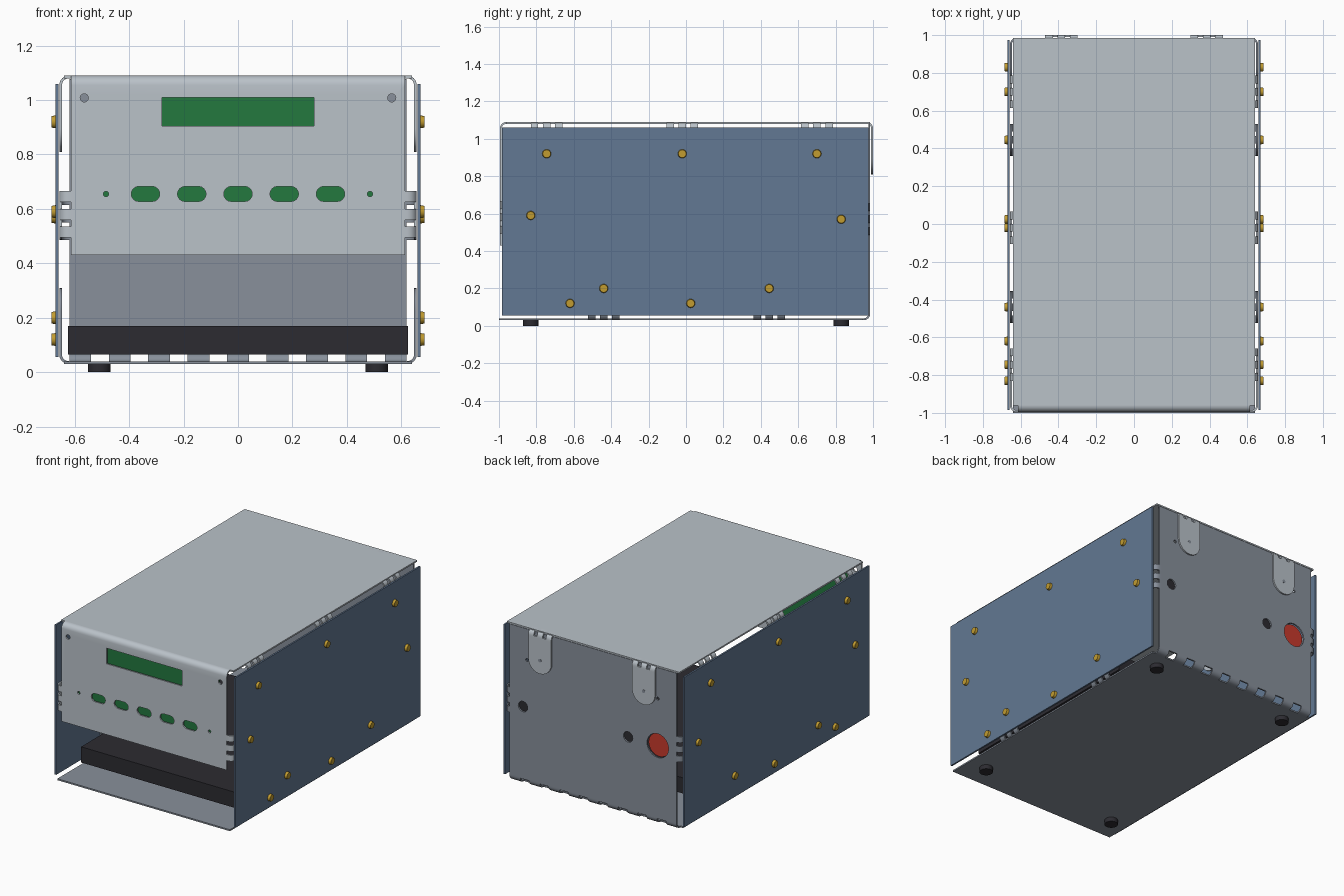
import bpy, bmesh, math
from mathutils import Vector, Matrix

if "Cube" in bpy.data.objects:
    bpy.data.objects.remove(bpy.data.objects["Cube"])

T, R = 0.01, 0.035          # sheet thickness, bend radius


def mat(name, r, g, b):
    m = bpy.data.materials.new(name)
    lin = lambda c: ((c / 255 + 0.055) / 1.055) ** 2.4
    m.diffuse_color = (lin(r), lin(g), lin(b), 1)
    m.use_nodes = True
    m.node_tree.nodes["Principled BSDF"].inputs["Base Color"].default_value = m.diffuse_color
    return m


LIGHT = mat("light grey", 186, 194, 201)
MID = mat("mid grey", 136, 144, 155)
BLUE = mat("panel blue", 98, 120, 147)
GREEN = mat("board green", 35, 120, 62)
GOLD = mat("brass", 194, 156, 48)
BLACK = mat("black", 44, 43, 49)
RED = mat("red", 200, 58, 44)
X, Y, Z = Vector((1, 0, 0)), Vector((0, 1, 0)), Vector((0, 0, 1))


def box(bm, x0, x1, y0, y1, z0, z1):
    size = Matrix.Diagonal((x1 - x0, y1 - y0, z1 - z0, 1))
    at = Matrix.Translation(((x0 + x1) / 2, (y0 + y1) / 2, (z0 + z1) / 2))
    bmesh.ops.create_cube(bm, size=1, matrix=at @ size)


def prism(bm, pts, vec):
    """Extrude the polygon pts along vec."""
    f = bm.faces.new([bm.verts.new(p) for p in pts])
    g = bmesh.ops.extrude_face_region(bm, geom=[f])["geom"]
    bmesh.ops.translate(bm, vec=vec, verts=[v for v in g if isinstance(v, bmesh.types.BMVert)])


def cyl(bm, centre, axis, r, depth, seg=24, r2=None):
    m = Matrix.Translation(centre) @ axis.to_track_quat('Z', 'Y').to_matrix().to_4x4()
    bmesh.ops.create_cone(bm, cap_ends=True, segments=seg, radius1=r,
                          radius2=r if r2 is None else r2, depth=depth, matrix=m)


def slot(bm, x, z, w, h, y0, y1):
    """Stadium-shaped prism along y."""
    r, pts = h / 2, []
    for s, a0 in ((1, -90), (-1, 90)):
        for i in range(9):
            a = math.radians(a0 + i * 22.5)
            pts.append((x + s * (w / 2 - r) + r * math.cos(a), y0, z + r * math.sin(a)))
    prism(bm, pts, Vector((0, y1 - y0, 0)))


def bend(bm, o, u, v, w, u0, u1, v0, w1):
    """Bent sheet: along v up to outer corner o, then along w."""
    def arc(r):
        return [(-R + r * math.sin(i * math.pi / 12), R - r * math.cos(i * math.pi / 12))
                for i in range(7)]
    prof = [(v0, 0)] + arc(R) + [(0, w1), (-T, w1)] + arc(R - T)[::-1] + [(v0, T)]
    prism(bm, [o + u * u0 + v * a + w * b for a, b in prof], u * (u1 - u0))


def tab(bm, o, u, v, w, length=0.28, half=0.085):
    """Fold-over tab: three bent bridges and a round-ended plate."""
    for c in (-0.065, 0, 0.065):
        bend(bm, o, u, v, w, c - 0.02, c + 0.02, -0.055, R + 0.01)
    pts = [(-half, R), (half, R)]
    for i in range(13):
        a = i * math.pi / 12
        pts.append((half * math.cos(a), length - half + half * math.sin(a)))
    prism(bm, [o + u * p + w * q for p, q in pts], v * -T)


def finish(name, bm, material, smooth=True):
    bmesh.ops.recalc_face_normals(bm, faces=bm.faces)
    me = bpy.data.meshes.new(name)
    bm.to_mesh(me)
    bm.free()
    ob = bpy.data.objects.new(name, me)
    bpy.context.collection.objects.link(ob)
    me.materials.append(material)
    bpy.ops.object.select_all(action='DESELECT')
    ob.select_set(True)
    bpy.context.view_layer.objects.active = ob
    if smooth:
        bpy.ops.object.shade_smooth_by_angle(angle=math.radians(35))
    return ob


def cut(ob, bm):
    """Cut the closed shapes in bm out of ob."""
    tool = finish("hole_cutter", bm, MID, False)
    tool.hide_render = True
    mod = ob.modifiers.new("holes", 'BOOLEAN')
    mod.operation, mod.solver, mod.object = 'DIFFERENCE', 'EXACT', tool
    bpy.context.view_layer.objects.active = ob
    bpy.ops.object.modifier_apply(modifier=mod.name)
    bpy.data.objects.remove(tool)


# Top cover with fold-over tabs on the sides and back
bm = bmesh.new()
box(bm, -0.64, 0.64, -0.96, 0.985, 1.08, 1.09)
for s in (-1, 1):
    for y in (-0.745, -0.02, 0.7):
        tab(bm, Vector((0.657 * s, y, 1.09)), Y, X * s, -Z)
    tab(bm, Vector((0.385 * s, 1.0, 1.09)), X, Y, -Z)
    tab(bm, Vector((0.657 * s, -0.995, 0.58)), Z, X * s, Y, 0.24)
finish("top_cover", bm, LIGHT)

# Front panel, bent down from the cover, with display window and button slots
bm = bmesh.new()
bend(bm, Vector((0, -0.995, 1.09)), X, -Y, -Z, -0.613, 0.613, -0.04, 0.66)
front = finish("front_panel", bm, LIGHT)
bm = bmesh.new()
box(bm, -0.28, 0.28, -1.02, -0.975, 0.905, 1.01)
for i in range(-2, 3):
    slot(bm, i * 0.17, 0.655, 0.105, 0.055, -1.02, -0.975)
for s in (-1, 1):
    cyl(bm, (0.485 * s, -1, 0.655), Y, 0.01, 0.06, 12)
    cyl(bm, (0.565 * s, -1, 1.008), Y, 0.015, 0.06, 16)
cut(front, bm)

# Circuit board behind the front panel
bm = bmesh.new()
box(bm, -0.54, 0.54, -0.972, -0.96, 0.57, 1.04)
finish("circuit_board", bm, GREEN, False)

# Bottom tray with side tabs and a perforated rear bend
bm = bmesh.new()
box(bm, -0.64, 0.64, -1.0, 0.945, 0.03, 0.04)
for s in (-1, 1):
    for y in (-0.44, 0.445):
        tab(bm, Vector((0.657 * s, y, 0.03)), Y, X * s, Z)
    tab(bm, Vector((0.657 * s, 0.985, 0.57)), Z, X * s, -Y, 0.24)
for i in range(9):
    c = (i - 4) * 0.145
    bend(bm, Vector((0, 0.985, 0.03)), X, Y, Z, c - 0.04, c + 0.04, -0.045, 0.045)
finish("bottom_tray", bm, MID)

# Back panel with connector, button and screw holes
bm = bmesh.new()
box(bm, -0.62, 0.62, 0.975, 0.985, 0.065, 1.078)
back = finish("back_panel", bm, MID)
bm = bmesh.new()
for x, z, r in ((0.52, 0.55, 0.035), (-0.26, 0.555, 0.035), (-0.48, 0.555, 0.08),
                (0.49, 0.87, 0.01), (-0.48, 0.87, 0.01)):
    cyl(bm, (x, 0.98, z), Y, r, 0.06)
cut(back, bm)

# Rear connectors and button
bm = bmesh.new()
for x, z in ((0.52, 0.55), (-0.26, 0.555)):
    cyl(bm, (x, 0.96, z), Y, 0.036, 0.028)
finish("rear_connectors", bm, BLACK)
bm = bmesh.new()
cyl(bm, (-0.48, 0.955, 0.555), Y, 0.078, 0.03, 32)
finish("rear_button", bm, RED)

# Tab holes shown as thin plates
bm = bmesh.new()
for s in (-1, 1):
    cyl(bm, (0.385 * s, 0.999, 0.9), Y, 0.012, 0.004, 12)
finish("tab_holes", bm, MID)

# Battery block inside
bm = bmesh.new()
box(bm, -0.625, 0.625, -0.77, 0.6, 0.065, 0.17)
finish("battery_block", bm, BLACK, False)

# Side panels
bm = bmesh.new()
for s in (-1, 1):
    a, b = sorted((0.659 * s, 0.67 * s))
    box(bm, a, b, -0.985, 0.975, 0.055, 1.06)
finish("side_panels", bm, BLUE, False)

# Brass screws
bm = bmesh.new()
for s in (-1, 1):
    for y, z in ((-0.745, 0.92), (-0.02, 0.92), (0.7, 0.92), (-0.83, 0.59), (0.83, 0.57),
                 (-0.62, 0.12), (-0.44, 0.2), (0.025, 0.12), (0.445, 0.2)):
        cyl(bm, (0.6775 * s, y, z), X * s, 0.024, 0.017, 16, 0.021)
finish("side_screws", bm, GOLD)

# Rubber feet
bm = bmesh.new()
for x in (-0.51, 0.51):
    for y in (-0.83, 0.83):
        cyl(bm, (x, y, 0.015), Z, 0.042, 0.03)
finish("feet", bm, BLACK)
